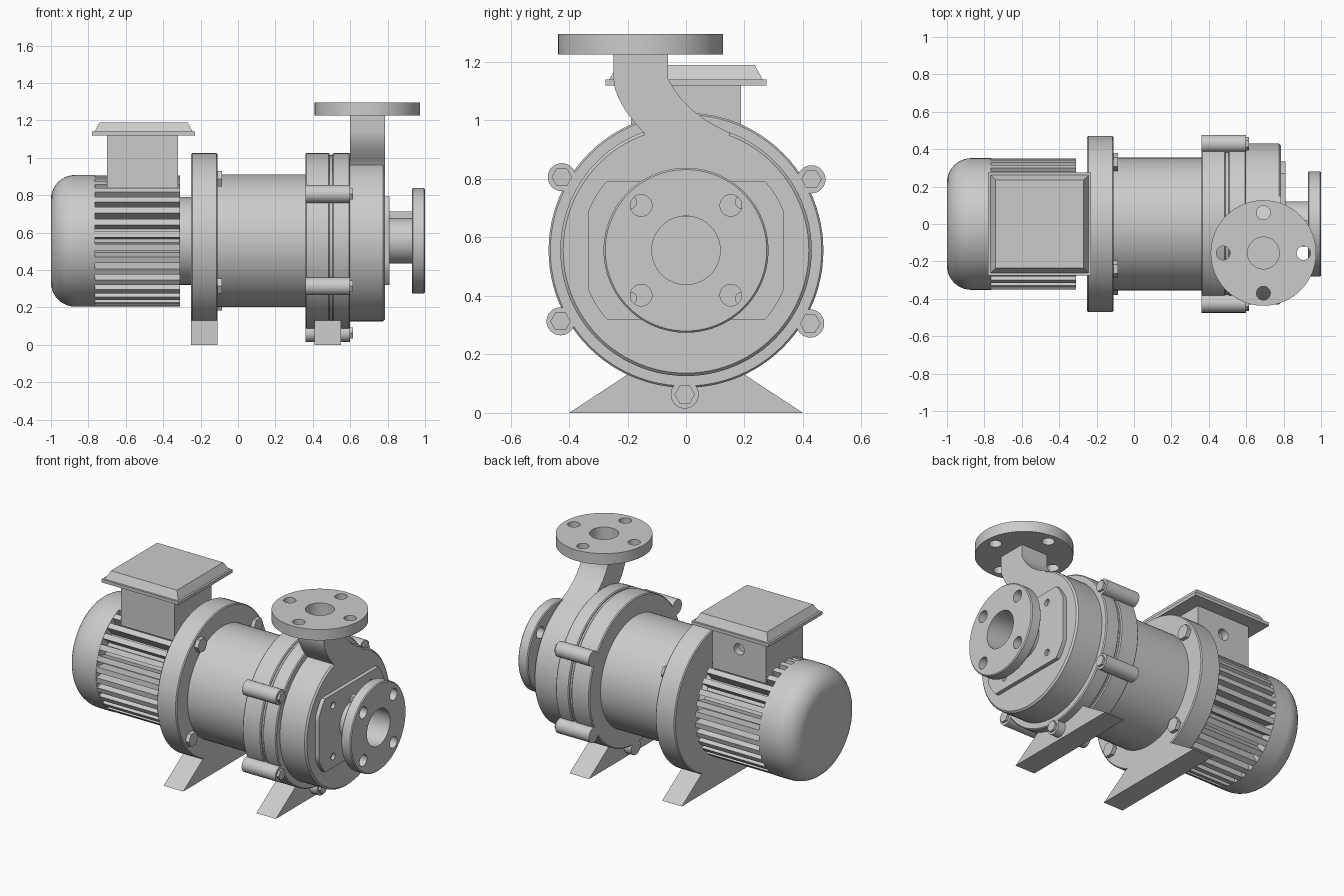
import bpy, bmesh, math
from mathutils import Matrix, Vector

if "Cube" in bpy.data.objects:
    bpy.data.objects.remove(bpy.data.objects["Cube"])

AX = 0.556   # height of the shaft axis
ROT = {'X': Matrix.Rotation(math.pi / 2, 4, 'Y'),
       'Y': Matrix.Rotation(math.pi / 2, 4, 'X'),
       'Z': Matrix.Identity(4)}


def finish(name, bm):
    bmesh.ops.recalc_face_normals(bm, faces=bm.faces)
    me = bpy.data.meshes.new(name)
    bm.to_mesh(me)
    bm.free()
    ob = bpy.data.objects.new(name, me)
    bpy.context.collection.objects.link(ob)
    return ob


def smooth(ob, angle=30):
    bpy.ops.object.select_all(action='DESELECT')
    ob.select_set(True)
    bpy.context.view_layer.objects.active = ob
    bpy.ops.object.shade_smooth_by_angle(angle=math.radians(angle))
    return ob


def lathe(name, profile, steps=96):
    """Spin (x, radius) points around the shaft axis."""
    bm = bmesh.new()
    vs = [bm.verts.new((x, 0, AX + r)) for x, r in profile]
    es = [bm.edges.new(p) for p in zip(vs, vs[1:])]
    bmesh.ops.spin(bm, geom=vs + es, cent=(0, 0, AX), axis=(1, 0, 0),
                   angle=2 * math.pi, steps=steps, use_merge=True)
    bmesh.ops.remove_doubles(bm, verts=bm.verts, dist=1e-5)
    return smooth(finish(name, bm))


def disc(name, x0, x1, r, b=0.006):
    return lathe(name, [(x0, 0), (x0, r - b), (x0 + b, r), (x1 - b, r), (x1, r - b), (x1, 0)])


def cyls(name, centres, r, depth, axis='X', seg=32):
    """Several equal cylinders in one object."""
    bm = bmesh.new()
    for c in centres:
        bmesh.ops.create_cone(bm, cap_ends=True, segments=seg, radius1=r, radius2=r,
                              depth=depth, matrix=Matrix.Translation(c) @ ROT[axis])
    return smooth(finish(name, bm), 35)


def box(name, lo, hi):
    bm = bmesh.new()
    lo, hi = Vector(lo), Vector(hi)
    m = Matrix.Translation((lo + hi) / 2) @ Matrix.Diagonal((*(hi - lo), 1))
    bmesh.ops.create_cube(bm, size=1, matrix=m)
    return finish(name, bm)


def prism(name, pts, x0, x1):
    """Extrude a (y, z) outline along x."""
    bm = bmesh.new()
    f = bm.faces.new([bm.verts.new((x0, y, z)) for y, z in pts])
    ext = bmesh.ops.extrude_face_region(bm, geom=[f])['geom']
    bmesh.ops.translate(bm, vec=(x1 - x0, 0, 0),
                        verts=[v for v in ext if isinstance(v, bmesh.types.BMVert)])
    return smooth(finish(name, bm))


def cut(obs, cutter):
    cutter.hide_render = True
    for ob in obs:
        bpy.context.view_layer.objects.active = ob
        mod = ob.modifiers.new('holes', 'BOOLEAN')
        mod.operation, mod.solver, mod.object = 'DIFFERENCE', 'EXACT', cutter
        bpy.ops.object.modifier_apply(modifier=mod.name)
        smooth(ob)
    bpy.data.objects.remove(cutter)


def ring(x, r, angles):
    return [(x, r * math.cos(math.radians(a)), AX + r * math.sin(math.radians(a))) for a in angles]


# motor: rounded fan cover, finned body, neck
arc = [(-0.87 - 0.13 * math.cos(t), 0.222 + 0.13 * math.sin(t))
       for t in (i * math.pi / 20 for i in range(11))]
lathe('fan_cover', [(-1, 0)] + arc + [(-0.765, 0.352), (-0.765, 0)])
disc('motor_core', -0.77, -0.31, 0.275, 0.002)
disc('motor_neck', -0.32, -0.24, 0.235, 0.002)
bm = bmesh.new()
for i in range(32):
    m = (Matrix.Translation((-0.5375, 0, AX)) @ Matrix.Rotation(2 * math.pi * (i + 0.5) / 32, 4, 'X')
         @ Matrix.Translation((0, 0, 0.305)) @ Matrix.Diagonal((0.455, 0.034, 0.09, 1)))
    bmesh.ops.create_cube(bm, size=1, matrix=m)
finish('cooling_fins', bm)

# terminal box with cable hole and bevelled lid
tbox = box('terminal_box', (-0.70, -0.188, 0.83), (-0.32, 0.188, 1.125))
cut([tbox], cyls('hole_cutter', [(-0.51, 0.19, 1.0)], 0.036, 0.1, 'Y'))
bm = bmesh.new()
loops = [[bm.verts.new((-0.505 + sx * h, sy * h, z)) for sx, sy in ((-1, -1), (1, -1), (1, 1), (-1, 1))]
         for h, z in ((0.275, 1.12), (0.275, 1.14), (0.262, 1.14), (0.235, 1.19))]
bm.faces.new(loops[0])
bm.faces.new(loops[-1])
for a, b in zip(loops, loops[1:]):
    for i in range(4):
        bm.faces.new((a[i], a[(i + 1) % 4], b[(i + 1) % 4], b[i]))
finish('terminal_lid', bm)

# motor flange, coupling barrel, clamped pump flanges
disc('motor_flange', -0.25, -0.11, 0.47)
disc('coupling_barrel', -0.12, 0.37, 0.355)
disc('rear_pump_flange', 0.36, 0.49, 0.47)
disc('gasket', 0.485, 0.51, 0.458, 0.001)
disc('front_pump_flange', 0.505, 0.60, 0.47)

# feet
for name, x0, x1 in (('motor_foot', -0.25, -0.11), ('pump_foot', 0.41, 0.55)):
    prism(name, [(-0.4, 0), (0.4, 0), (0.2, 0.131), (-0.2, 0.131)], x0, x1)

# bolts
cyls('motor_flange_bolts', ring(-0.1, 0.41, range(36, 360, 90)), 0.047, 0.03, seg=6)
pump_angles = (29.5, 149.5, 209.5, 269.5, 329.5)
cyls('bolt_bosses', ring(0.48, 0.493, pump_angles), 0.048, 0.24)
cyls('pump_bolts', ring(0.604, 0.493, pump_angles), 0.035, 0.022, seg=6)

# pump casing with front plate and inlet
casing = disc('pump_casing', 0.59, 0.785, 0.43, 0.01)
outline = []
for i in range(96):
    t = 2 * math.pi * i / 96
    y, z = 0.36 * math.cos(t), 0.36 * math.sin(t)
    outline.append((max(-0.335, min(0.335, y)), AX + max(-0.236, min(0.236, z))))
plate = prism('front_plate', outline, 0.775, 0.81)
pipe = disc('inlet_pipe', 0.80, 0.94, 0.121, 0.001)
inlet = disc('inlet_flange', 0.93, 1.0, 0.282)
box('inlet_key', (0.80, -0.02, 0.672), (0.94, 0.02, 0.714))
cut([casing, plate, pipe, inlet], cyls('bore_cutter', [(0.9, 0, AX)], 0.117, 0.4, seg=64))
cut([inlet], cyls('hole_cutter', ring(0.96, 0.217, range(45, 360, 90)), 0.037, 0.3))
cut([plate], cyls('hole_cutter', [(0.81, sy * 0.19, AX + sz * 0.165)
                                  for sy in (-1, 1) for sz in (-1, 1)], 0.021, 0.04))

# swept outlet neck and outlet flange
neck = prism('outlet_neck', [
    (-0.248, 1.23), (-0.248, 1.14), (-0.243, 1.108), (-0.23, 1.075), (-0.208, 1.035),
    (-0.178, 0.995), (-0.144, 0.958), (-0.1, 0.8), (0.1, 0.8), (0.15, 0.958),
    (0.11, 0.977), (0.065, 1.003), (0.022, 1.036), (-0.015, 1.073), (-0.042, 1.11),
    (-0.062, 1.145), (-0.062, 1.23)], 0.6, 0.785)
OUT = (0.692, -0.155)
outlet = cyls('outlet_flange', [(*OUT, 1.26)], 0.282, 0.07, 'Z', 96)
cut([neck, outlet], cyls('bore_cutter', [(*OUT, 1.25)], 0.085, 0.24, 'Z', 48))
cut([outlet], cyls('hole_cutter', [(OUT[0] + dx, OUT[1] + dy, 1.26) for dx, dy in
                                   ((0.215, 0), (-0.215, 0), (0, 0.215), (0, -0.215))], 0.037, 0.2, 'Z'))
